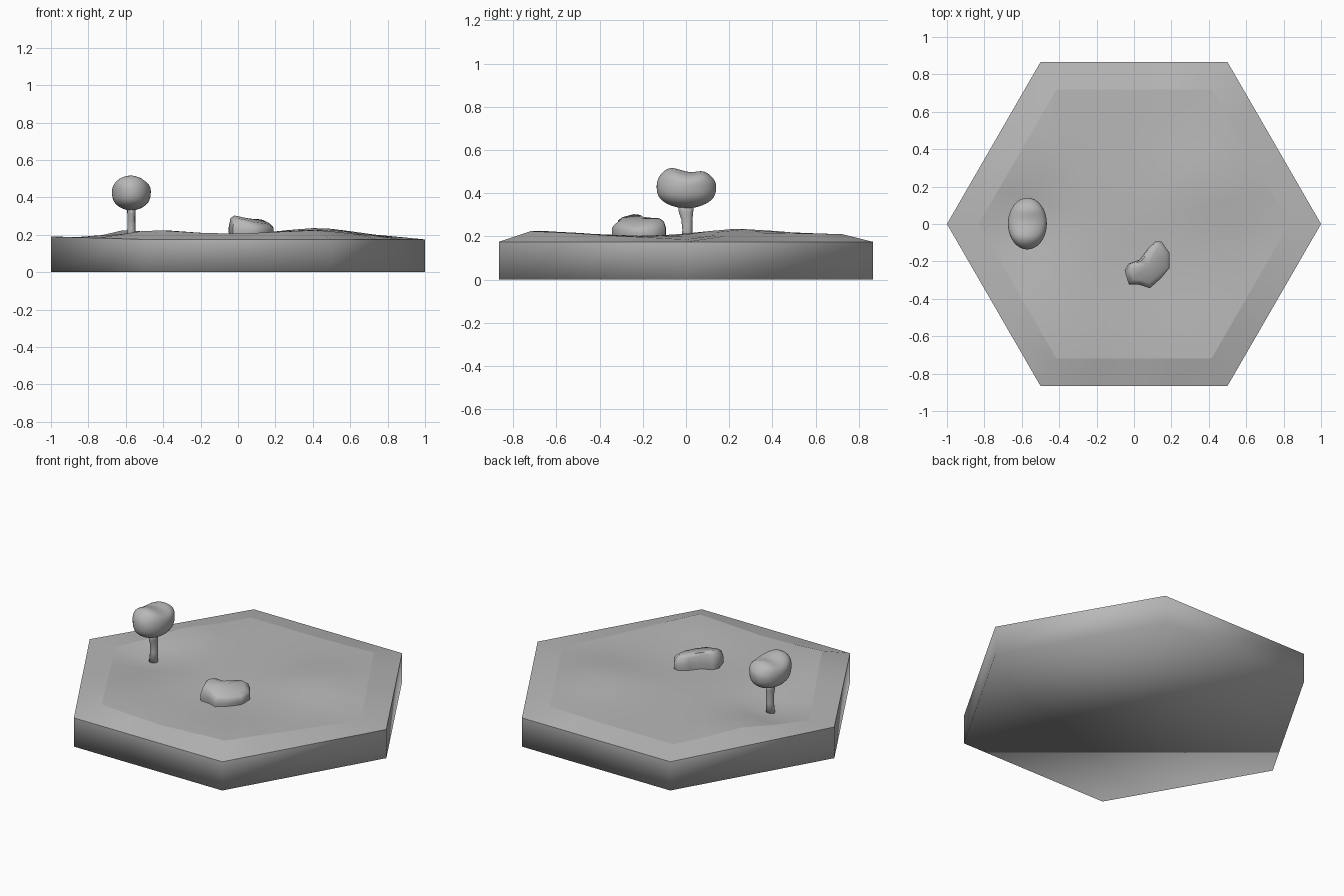
import bpy, bmesh, math
from mathutils import Vector

if "Cube" in bpy.data.objects:
    bpy.data.objects.remove(bpy.data.objects["Cube"])

stone = bpy.data.materials.new("dull_grey")
stone.diffuse_color = (0.48, 0.48, 0.48, 1)
stone.use_nodes = True
stone.node_tree.nodes["Principled BSDF"].inputs["Base Color"].default_value = stone.diffuse_color


def finish(name, bm, angle=180):
    """Turn a bmesh into a smooth-shaded grey object."""
    bmesh.ops.recalc_face_normals(bm, faces=bm.faces)
    for f in bm.faces:
        f.smooth = True
    me = bpy.data.meshes.new(name)
    bm.to_mesh(me)
    bm.free()
    if angle < 180:
        me.set_sharp_from_angle(angle=math.radians(angle))
    me.materials.append(stone)
    ob = bpy.data.objects.new(name, me)
    bpy.context.collection.objects.link(ob)


def loft(name, rings, tip=None, bottom=True, sharp_ring=None, angle=180):
    """Skin closed rings of points, with optional flat bottom and top fan."""
    bm = bmesh.new()
    loops = [[bm.verts.new(p) for p in ring] for ring in rings]
    n = len(loops[0])
    for a, b in zip(loops, loops[1:]):
        for i in range(n):
            j = (i + 1) % n
            bm.faces.new((a[i], a[j], b[j], b[i]))
    if tip:
        top = bm.verts.new(tip)
        for i in range(n):
            bm.faces.new((loops[-1][i], loops[-1][(i + 1) % n], top))
    if bottom:
        bm.faces.new(loops[0][::-1])
    if sharp_ring is not None:
        ring = loops[sharp_ring]
        for i in range(n):
            bm.edges.get((ring[i], ring[(i + 1) % n])).smooth = False
    finish(name, bm, angle)


def hexagon(r, seg=4):
    """Points along a hexagon outline with corners on the x axis."""
    c = [Vector((r * math.cos(k * math.pi / 3), r * math.sin(k * math.pi / 3)))
         for k in range(6)]
    return [c[k].lerp(c[(k + 1) % 6], s / seg) for k in range(6) for s in range(seg)]


# low hills and hollows: x, y, height, width
BUMPS = [(0.42, 0.25, 0.033, 0.17), (-0.6, 0.3, 0.024, 0.14),
         (-0.45, -0.66, 0.022, 0.17), (0.4, -0.68, 0.022, 0.18),
         (0.42, 0.68, 0.008, 0.15), (-0.62, 0, -0.042, 0.15),
         (0.83, 0, -0.018, 0.16), (0.07, -0.22, -0.008, 0.15)]


def ground(x, y):
    return 0.203 + sum(h * math.exp(-((x - a)**2 + (y - b)**2) / (2 * w * w))
                       for a, b, h, w in BUMPS)


def rim(seg):
    return [(p.x, p.y, 0.175 + 0.015 * max(0, -p.x * 2 - 1)) for p in hexagon(1, seg)]


# hexagonal base: bottom and sides
loft("tile_base", [[(p.x, p.y, 0) for p in hexagon(1, 1)], rim(1)])

# sloped border and gently rolling ground
rings = [rim(4)]
for r in (0.83, 0.74, 0.64, 0.53, 0.42, 0.3, 0.18, 0.08):
    rings.append([(p.x, p.y, ground(p.x, p.y)) for p in hexagon(r)])
loft("tile_ground", rings, (0, 0, ground(0, 0)), bottom=False, sharp_ring=1)


# tree trunk, flared under the crown
def oval(x, y, z, rx, ry, n=12):
    return [(x + rx * math.cos(2 * math.pi * i / n),
             y + ry * math.sin(2 * math.pi * i / n), z) for i in range(n)]


loft("tree_trunk", [oval(-0.572, 0.003, 0.155, 0.026, 0.026),
                    oval(-0.57, 0.006, 0.23, 0.022, 0.023),
                    oval(-0.57, 0.004, 0.28, 0.021, 0.026),
                    oval(-0.57, 0.0, 0.31, 0.022, 0.033),
                    oval(-0.57, 0.0, 0.35, 0.024, 0.037)], (-0.57, 0, 0.36))

# lumpy two-lobed tree crown, shaped from a sphere
bm = bmesh.new()
bmesh.ops.create_icosphere(bm, subdivisions=4, radius=1)
for v in bm.verts:
    x, y, z = v.co
    up, down = max(z, 0), min(z, 0)
    bulge = 1 + 0.25 * z * z * (1 - z * z)
    dip = -0.008 * up * math.exp(-((y - 0.15) / 0.35)**2)
    lobe = 0.018 * up * math.exp(-((abs(y) - 0.6) / 0.3)**2)
    v.co = (-0.57 + 0.104 * x * bulge + 0.012 * y * up,
            0.002 + 0.138 * y * bulge,
            0.43 + 0.077 * z * (z > 0) - 0.014 * y * up + dip + lobe + 0.1 * down)
finish("tree_crown", bm)

# chunky faceted rock with a slanted top: x, y, top height
outline = [(0.115, -0.092, 0.284), (0.148, -0.095, 0.28), (0.19, -0.155, 0.265),
           (0.19, -0.235, 0.257), (0.145, -0.29, 0.262), (0.085, -0.343, 0.268),
           (0.03, -0.325, 0.28), (-0.028, -0.322, 0.288), (-0.05, -0.25, 0.303),
           (-0.03, -0.212, 0.3), (0.03, -0.19, 0.29), (0.075, -0.13, 0.285)]
cx, cy = 0.075, -0.22


def rock_ring(s, height):
    return [(cx + (x - cx) * s, cy + (y - cy) * s, height(z)) for x, y, z in outline]


loft("rock", [rock_ring(0.96, lambda z: 0.18), rock_ring(1, lambda z: 0.212),
              rock_ring(1, lambda z: 0.238), rock_ring(0.92, lambda z: z - 0.015),
              rock_ring(0.76, lambda z: z)], (cx, cy, 0.283), angle=60)
